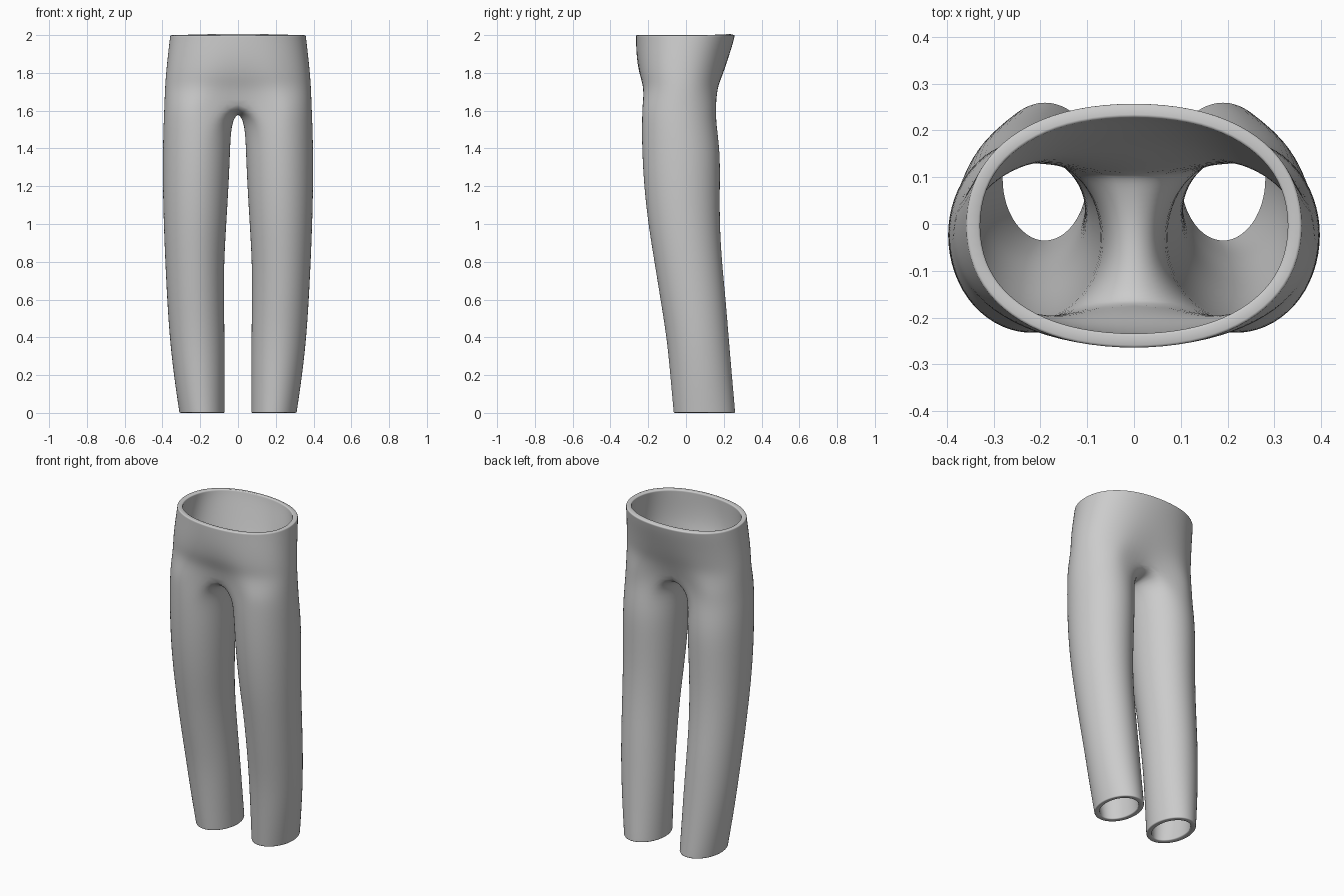
import bpy, bmesh, math

if "Cube" in bpy.data.objects:
    bpy.data.objects.remove(bpy.data.objects["Cube"])

N = 16        # vertices round a leg
K = 10        # index of back-centre vertex (0 = front centre)
GROW = 1.024  # offsets the shrink of subdivision

# Leg rings: z, inner x, outer x, front y, back y
LEG = [
    (0.00, .070, .310, -.065, .260),
    (0.02, .070, .313, -.067, .259),
    (0.20, .070, .340, -.083, .243),
    (0.40, .071, .362, -.102, .226),
    (0.60, .075, .375, -.135, .210),
    (0.80, .074, .385, -.167, .190),
    (1.00, .062, .393, -.200, .178),
    (1.20, .050, .398, -.222, .179),
    (1.38, .042, .398, -.232, .181),
    (1.53, .037, .394, -.234, .160),
]
THIGH = (1.62, .02, .390, -.235, .162)

# Pelvis rows: z, half width, front y, back y, share of thigh outline
PELVIS = [
    (1.72, .380, -.225, .178, .45),
    (1.79, .376, -.255, .203, .2),
    (1.88, .368, -.262, .226, .05),
    (1.96, .360, -.262, .247, 0),
    (2.00, .355, -.262, .256, 0),
]


def leg_point(row, k):
    z, xi, xo, yf, yb = row
    a = math.radians(247.5 + k * 360 / N)
    return ((xi + xo) / 2 + (xo - xi) / 2 * GROW * math.cos(a),
            (yf + yb) / 2 + (yb - yf) / 2 * GROW * math.sin(a), z)


def power(v, e):
    return math.copysign(abs(v) ** e, v)


def pelvis_point(row, k):
    z, a, yf, yb, w = row
    t = math.radians(-90 + 180 * k / K)
    c = 0 if k in (0, K) else math.cos(t)
    x = a * GROW * power(c, .9)
    y = (yf + yb) / 2 + (yb - yf) / 2 * GROW * power(math.sin(t), .9)
    lx, ly, _ = leg_point(THIGH, k)
    if k in (0, K):
        lx, ly = 0, (-.19 if k == 0 else .14)
    return (x * (1 - w) + lx * w, y * (1 - w) + ly * w, z)


bm = bmesh.new()
rings = [[bm.verts.new(leg_point(r, k)) for k in range(N)] for r in LEG]

# Crotch ring: outer thigh plus a saddle along the centre line
crotch = []
for k in range(N):
    x, y, z = leg_point(THIGH, k)
    if k == 0:
        p = (0, -.185, 1.655)
    elif k == K:
        p = (0, .125, 1.645)
    elif k > K:
        s = (k - K) / (N - K)
        p = (0, .125 - .31 * s, 1.598 + .05 * abs(2 * s - 1) ** 2)
    else:
        p = (x, y, z)
    crotch.append(bm.verts.new(p))
rings.append(crotch)

for lo, hi in zip(rings, rings[1:]):
    for k in range(N):
        j = (k + 1) % N
        bm.faces.new((lo[k], lo[j], hi[j], hi[k]))

# Pelvis half shell, open at the centre line
prev = crotch
for r in PELVIS:
    cur = [bm.verts.new(pelvis_point(r, k)) for k in range(K + 1)]
    for k in range(K):
        bm.faces.new((prev[k], prev[k + 1], cur[k + 1], cur[k]))
    prev = cur

for f in bm.faces:
    f.smooth = True
mesh = bpy.data.meshes.new("trousers")
bm.to_mesh(mesh)
bm.free()
trousers = bpy.data.objects.new("trousers", mesh)
bpy.context.collection.objects.link(trousers)

# Mirror the half, round it, give the cloth thickness
mir = trousers.modifiers.new("mirror", 'MIRROR')
mir.use_clip = True
mir.merge_threshold = .002
sub = trousers.modifiers.new("smooth", 'SUBSURF')
sub.levels = sub.render_levels = 2
sol = trousers.modifiers.new("cloth", 'SOLIDIFY')
sol.thickness = .03
sol.offset = -1
bev = trousers.modifiers.new("rim", 'BEVEL')
bev.width = .006
bev.segments = 2
bev.limit_method = 'ANGLE'
bev.angle_limit = math.radians(50)

bpy.context.view_layer.objects.active = trousers
trousers.select_set(True)
bpy.ops.object.shade_smooth_by_angle(angle=math.radians(50))
